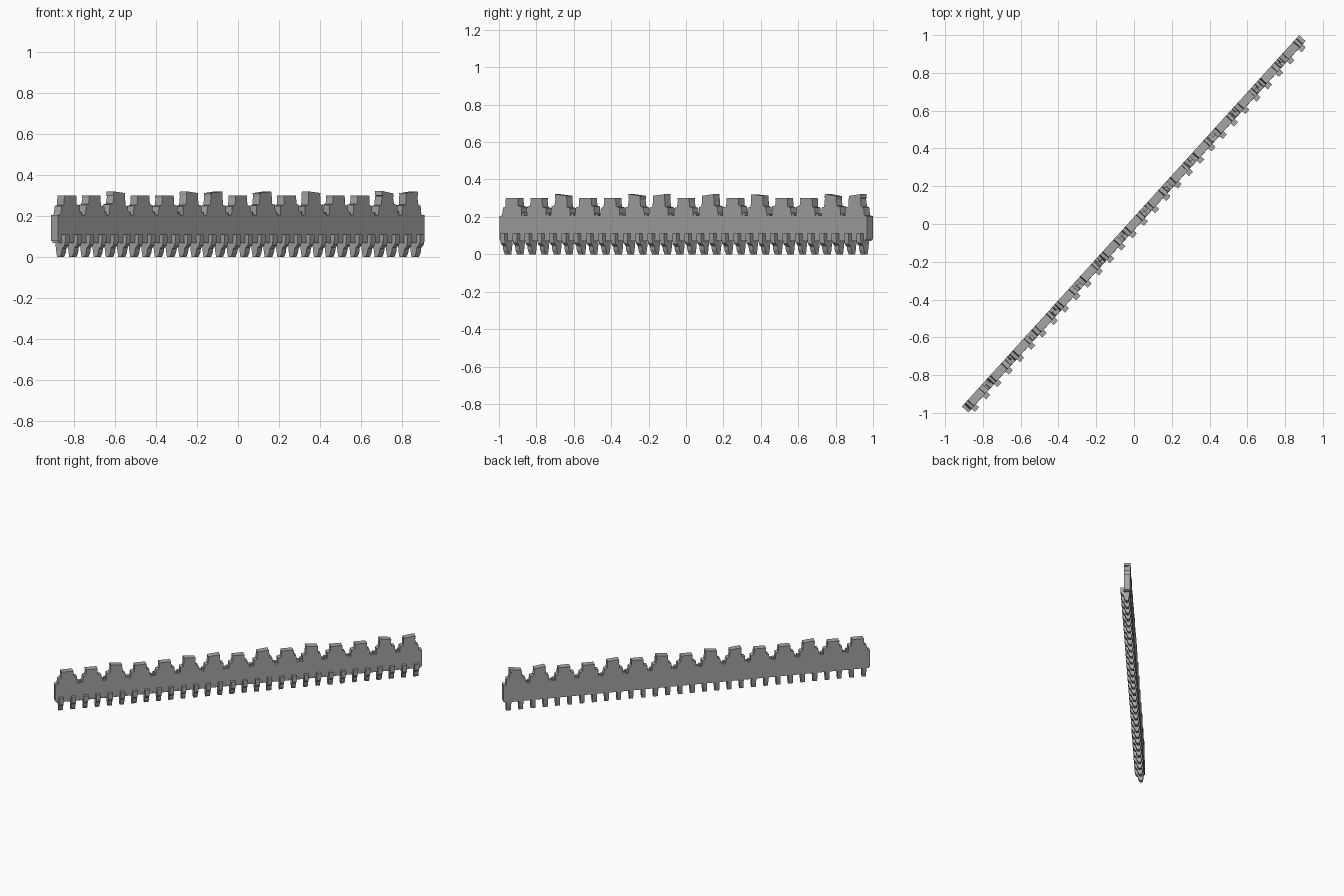
import bpy, bmesh, math, random
from mathutils import Matrix, Vector

if "Cube" in bpy.data.objects:
    bpy.data.objects.remove(bpy.data.objects["Cube"])

random.seed(4)
ANGLE = math.atan2(0.740, 0.672)     # the wall runs diagonally
ROT = Matrix.Rotation(ANGLE, 4, 'Z')
HALF = 1.328                         # half length of wall
FRONT, BACK = -0.021, 0.025          # local y of both wall faces
PITCH = 2 * HALF / 15

stone = bpy.data.materials.new("grey stone")
stone.diffuse_color = (0.38, 0.38, 0.38, 1)
stone.use_nodes = True
stone.node_tree.nodes["Principled BSDF"].inputs["Base Color"].default_value = stone.diffuse_color


def finish(bm, name):
    bmesh.ops.recalc_face_normals(bm, faces=bm.faces)
    bm.transform(ROT)
    me = bpy.data.meshes.new(name)
    bm.to_mesh(me)
    bm.free()
    me.materials.append(stone)
    ob = bpy.data.objects.new(name, me)
    bpy.context.collection.objects.link(ob)
    return ob


def prism(bm, pts, a, b, axis):
    """Extrude a closed outline from a to b; axis 'y' uses (x,z), 'x' uses (y,z)."""
    def place(p, t):
        return (p[0], t, p[1]) if axis == 'y' else (t, p[0], p[1])
    lo = [bm.verts.new(place(p, a)) for p in pts]
    hi = [bm.verts.new(place(p, b)) for p in pts]
    n = len(pts)
    bm.faces.new(lo)
    bm.faces.new(hi[::-1])
    for i in range(n):
        j = (i + 1) % n
        bm.faces.new((lo[i], hi[i], hi[j], lo[j]))


def box(bm, c, size, rot=None):
    m = Matrix.Translation(c) @ (rot or Matrix()) @ Matrix.Diagonal((*size, 1))
    bmesh.ops.create_cube(bm, size=1, matrix=m)


# wall slab with stepped battlements as one outline
bm = bmesh.new()
outline = [(HALF, 0.078), (HALF, 0.205)]
centres = [(i - 7) * PITCH for i in range(15)]
for c in reversed(centres):
    j = [random.uniform(-0.005, 0.005) for _ in range(6)]
    outline += [(c + 0.070 + j[0], 0.207), (c + 0.066 + j[1], 0.252 + j[2]),
                (c + 0.046, 0.257 + j[2]), (c + 0.041 + j[3], 0.298),
                (c - 0.041 + j[4], 0.298), (c - 0.046, 0.257 + j[5]),
                (c - 0.066 + j[1], 0.252 + j[5]), (c - 0.070 + j[0], 0.207)]
outline += [(-HALF, 0.205), (-HALF, 0.078)]
prism(bm, outline, FRONT, BACK, 'y')
finish(bm, "battlement_wall")

# cap stones, some of them raised and tilted
bm = bmesh.new()
raised = {2, 5, 6, 8, 10, 13, 14}
for i, c in enumerate(centres):
    up = i in raised
    tilt = random.choice((-1, 1)) * random.uniform(0.08, 0.15) if up else 0
    box(bm, Vector((c, 0.002, 0.306 if up else 0.295)),
        (0.084, 0.046, 0.022 if up else 0.014), Matrix.Rotation(tilt, 4, 'Y'))
finish(bm, "cap_stones")

# rough stones lying in the gaps between merlons
bm = bmesh.new()
for c in centres[:-1]:
    for k in (-1, 1):
        rot = Matrix.Rotation(random.uniform(-0.4, 0.4), 4, 'Y')
        box(bm, Vector((c + PITCH / 2 + k * 0.011, 0.004 + k * 0.008, 0.207)),
            (0.018, 0.026, random.uniform(0.014, 0.035)), rot)
finish(bm, "gap_stones")

# thin ledge under the wall
bm = bmesh.new()
box(bm, Vector((0, 0.001, 0.076)), (2 * HALF - 0.02, 0.046, 0.012))
finish(bm, "bottom_ledge")

# thirty stepped corbels that taper down to the ground
bm = bmesh.new()
for i in range(30):
    x = (i - 14.5) * 0.0887
    w = random.uniform(0.014, 0.017)
    j = random.uniform(-0.004, 0.004)
    box(bm, Vector((x, -0.022, 0.092)), (0.032, 0.046, 0.036))
    prism(bm, [(-0.042, 0.076), (-0.040, 0.058 + j), (-0.024, 0.044 + j),
               (-0.020, 0.022), (-0.008, 0.0), (0.010, 0.0),
               (0.016, 0.030 + j), (0.022, 0.076)], x - w, x + w, 'x')
corbels = finish(bm, "corbels")
